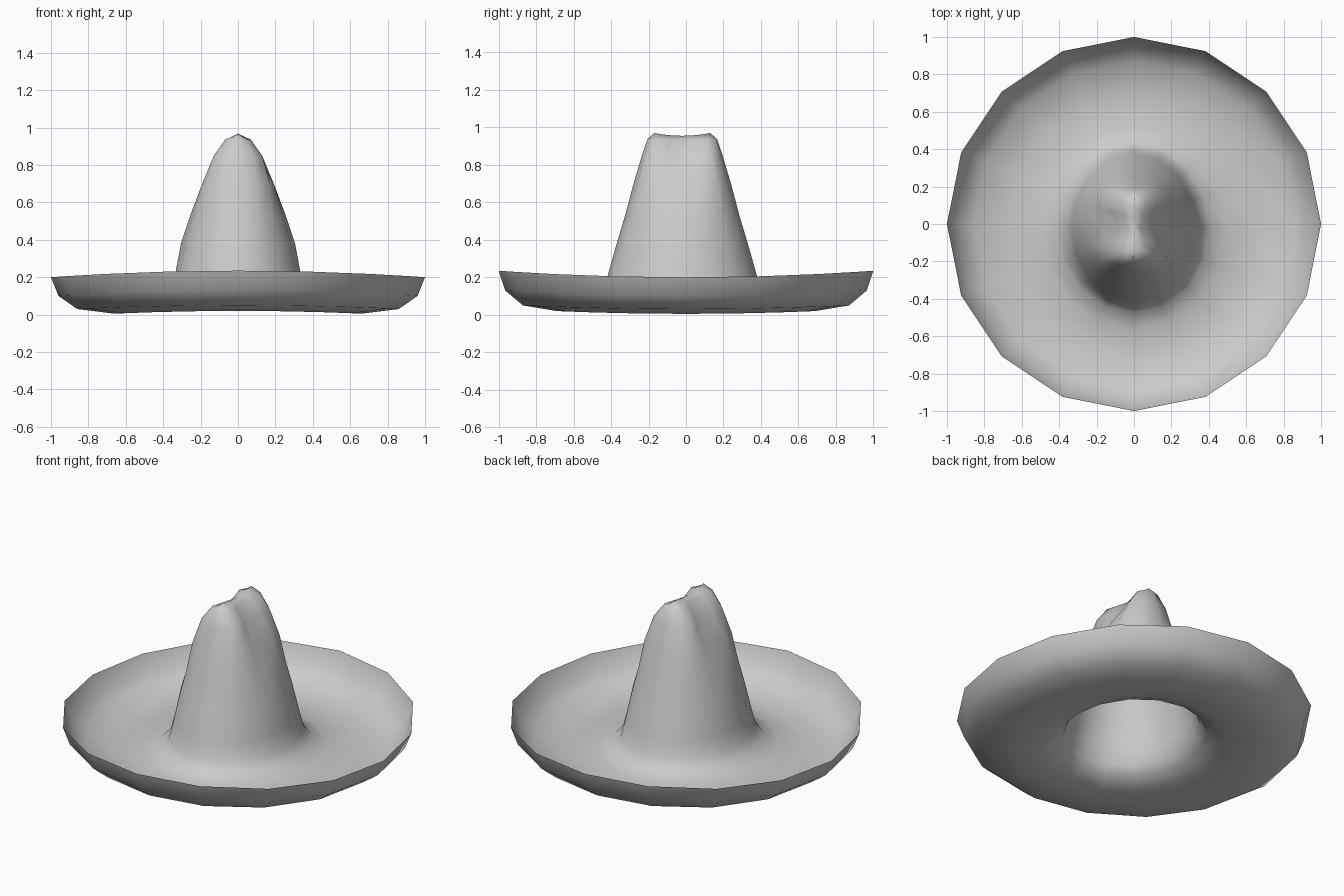
import bpy, bmesh, math

if "Cube" in bpy.data.objects:
    bpy.data.objects.remove(bpy.data.objects["Cube"], do_unlink=True)

SIDES = 16

felt = bpy.data.materials.new("grey felt")
felt.use_nodes = True
GREY = (0.6, 0.6, 0.6, 1)
felt.diffuse_color = GREY
felt.node_tree.nodes["Principled BSDF"].inputs["Base Color"].default_value = GREY

bm = bmesh.new()


def ring(half_x, half_y, z, y_mid=0.0, pinch=0.0, lift=0.0):
    """Oval loop; pinch dents the two sides, lift raises the front and back."""
    verts = []
    for i in range(SIDES):
        a = math.tau * i / SIDES
        c, s = math.cos(a), math.sin(a)
        verts.append(bm.verts.new((half_x * c * (1 - pinch * c ** 4),
                                   y_mid + half_y * s, z + lift * s * s)))
    return verts


# Brim: turned-up edge, flat bowl, then a flare into the crown
brim = [(1.0, 1.0, 0.20, 0.035), (0.96, 0.965, 0.10, 0.03),
        (0.86, 0.87, 0.03, 0.02), (0.66, 0.69, 0.005, 0.015),
        (0.50, 0.54, 0.03, 0.0), (0.41, 0.455, 0.065, 0.0)]
loops = [ring(x, y, z, lift=up, y_mid=-0.02 if x < 0.6 else 0)
         for x, y, z, up in brim]

# Crown: tapering cone pinched on both sides near the top
crown = [(0.36, 0.42, 0.12, 0), (0.335, 0.395, 0.22, 0), (0.305, 0.35, 0.38, 0),
         (0.275, 0.305, 0.53, 0.07), (0.26, 0.26, 0.70, 0.28),
         (0.215, 0.215, 0.85, 0.6), (0.12, 0.187, 0.935, 0.75)]
loops += [ring(x, y, z, -0.02, p) for x, y, z, p in crown]

# Sagging ridge closes the top
loops.append(ring(0, 0.15, 0.955, -0.02, lift=0.015))

for low, high in zip(loops, loops[1:]):
    for i in range(SIDES):
        j = (i + 1) % SIDES
        bm.faces.new((low[i], low[j], high[j], high[i]))
bmesh.ops.remove_doubles(bm, verts=bm.verts, dist=0.0005)
for face in bm.faces:
    face.smooth = True

mesh = bpy.data.meshes.new("wide_brim_hat")
bm.to_mesh(mesh)
bm.free()
mesh.materials.append(felt)
hat = bpy.data.objects.new("wide_brim_hat", mesh)
bpy.context.collection.objects.link(hat)
